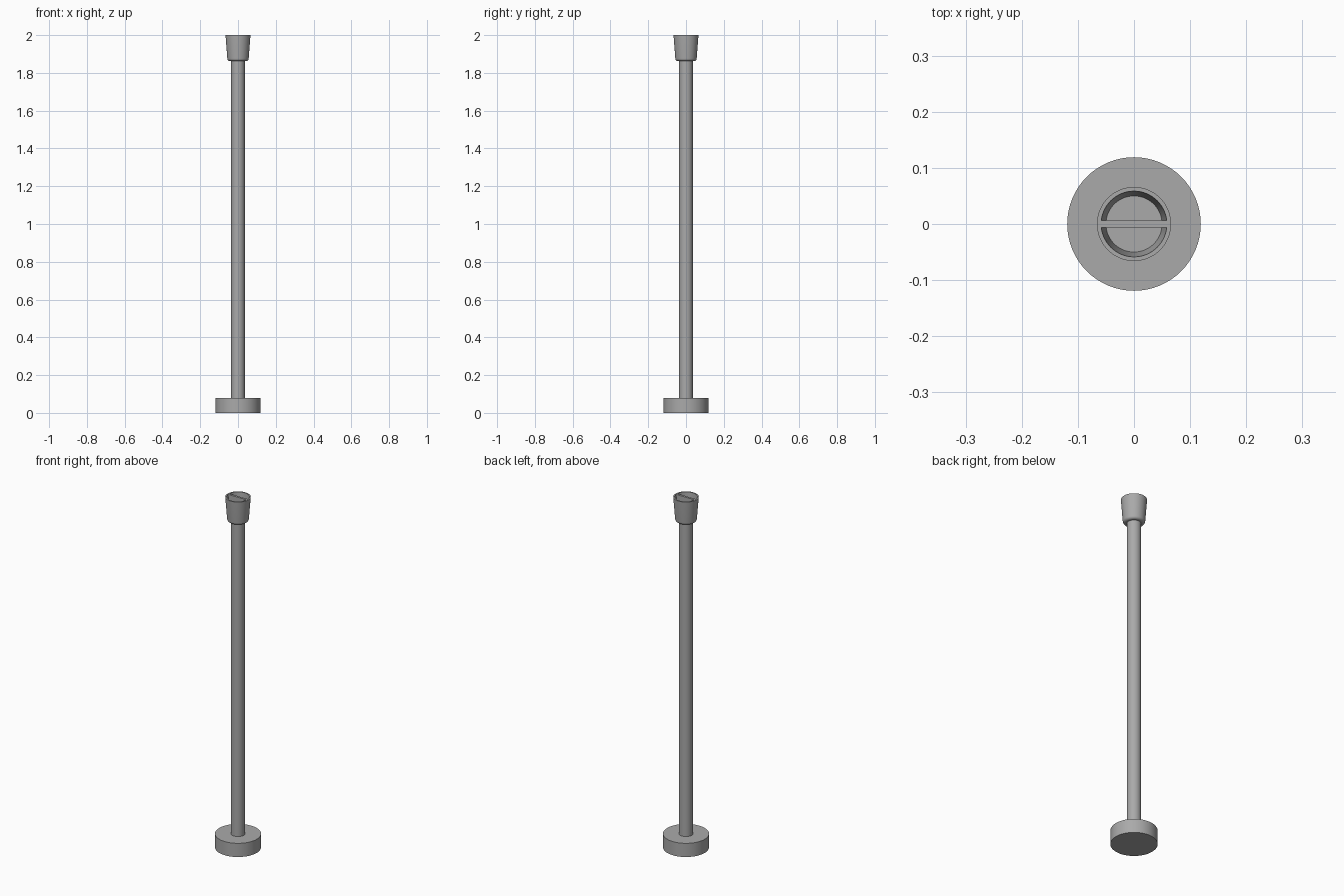
import bpy, bmesh, math

if "Cube" in bpy.data.objects:
    bpy.data.objects.remove(bpy.data.objects["Cube"])

SEGMENTS = 64

grey = bpy.data.materials.new("medium_grey")
grey.diffuse_color = (0.4, 0.4, 0.4, 1)
grey.use_nodes = True
grey.node_tree.nodes["Principled BSDF"].inputs["Base Color"].default_value = grey.diffuse_color


def make_object(name, bm):
    bmesh.ops.recalc_face_normals(bm, faces=bm.faces[:])
    mesh = bpy.data.meshes.new(name)
    bm.to_mesh(mesh)
    bm.free()
    obj = bpy.data.objects.new(name, mesh)
    bpy.context.collection.objects.link(obj)
    mesh.materials.append(grey)
    return obj


def lathe(profile):
    """Closed solid turned around z from (radius, z) points, with flat ends."""
    bm = bmesh.new()
    rings = []
    for r, z in profile:
        rings.append([bm.verts.new((r * math.cos(math.tau * i / SEGMENTS),
                                    r * math.sin(math.tau * i / SEGMENTS), z))
                      for i in range(SEGMENTS)])
    for low, high in zip(rings, rings[1:]):
        for i in range(SEGMENTS):
            j = (i + 1) % SEGMENTS
            bm.faces.new((low[i], low[j], high[j], high[i]))
    bm.faces.new(rings[0])
    bm.faces.new(rings[-1])
    return bm


def activate(obj):
    bpy.ops.object.select_all(action='DESELECT')
    obj.select_set(True)
    bpy.context.view_layer.objects.active = obj


def smooth(obj):
    activate(obj)
    bpy.ops.object.shade_smooth_by_angle(angle=math.radians(30))


# Round base and long rod
base = make_object("base", lathe([(0.119, 0), (0.119, 0.078)]))
rod = make_object("rod", lathe([(0.036, 0.078), (0.036, 1.862)]))

# Tapered cup with a rounded lower edge
fillet = [(0.042 + 0.0145 * math.sin(a), 1.8765 - 0.0145 * math.cos(a))
          for a in (math.radians(d) for d in range(0, 91, 15))]
cup = make_object("cup", lathe(fillet + [(0.066, 2.0)]))

# Two half-round pockets, leaving a thin dividing bar between them
for side in (1, -1):
    bm = lathe([(0.050, 1.89), (0.0586, 2.0), (0.0602, 2.02)])
    cut = bmesh.ops.bisect_plane(
        bm, geom=bm.verts[:] + bm.edges[:] + bm.faces[:],
        plane_co=(0, side * 0.006, 0), plane_no=(0, side, 0), clear_inner=True)
    edges = [e for e in cut["geom_cut"] if isinstance(e, bmesh.types.BMEdge)]
    bmesh.ops.holes_fill(bm, edges=edges, sides=0)
    cutter = make_object("pocket_cutter", bm)
    cutter.hide_render = True
    activate(cup)
    mod = cup.modifiers.new("pocket", 'BOOLEAN')
    mod.operation = 'DIFFERENCE'
    mod.solver = 'EXACT'
    mod.object = cutter
    bpy.ops.object.modifier_apply(modifier=mod.name)
    bpy.data.objects.remove(cutter)

for part in (base, rod, cup):
    smooth(part)
